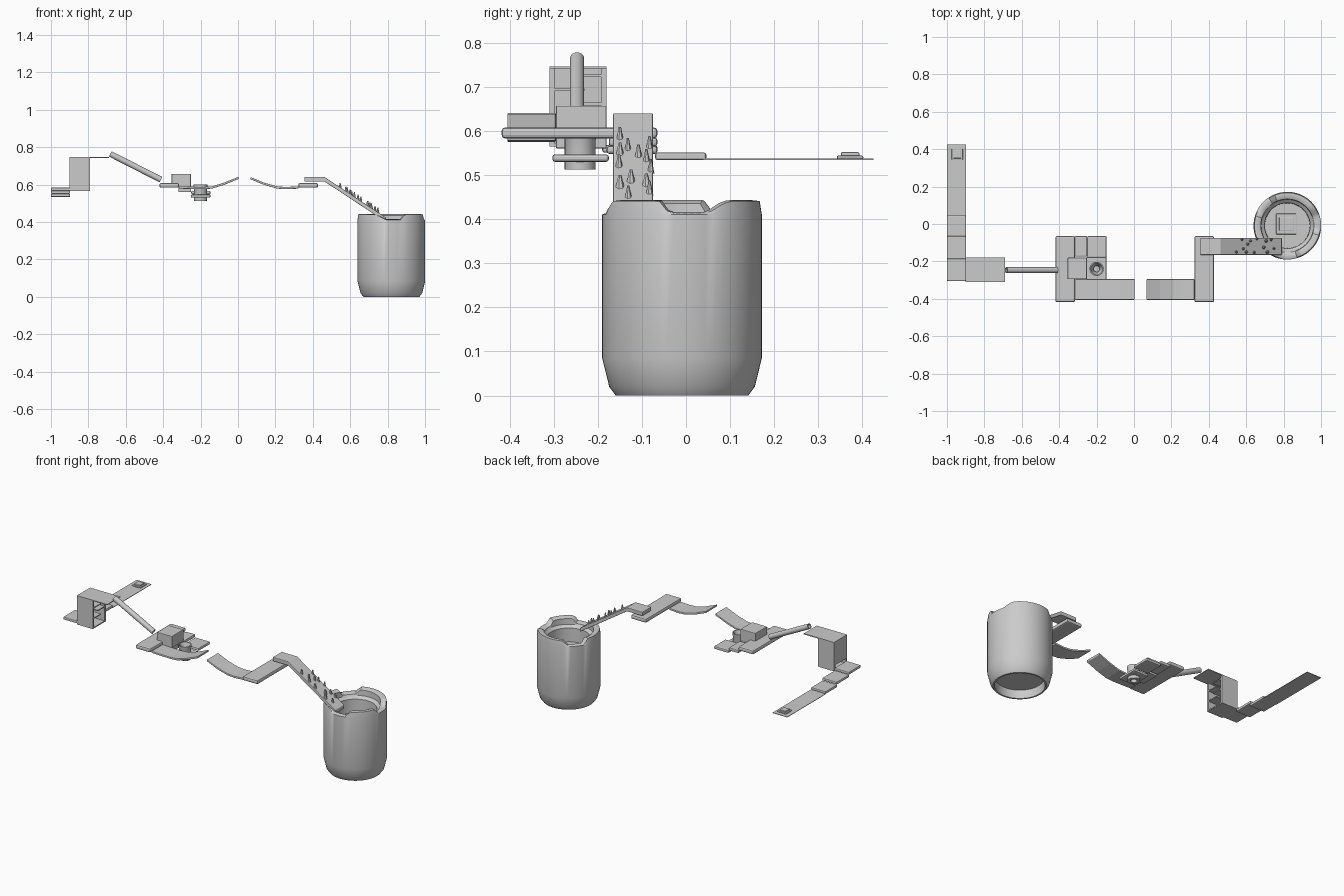
import bpy, bmesh, math, random
from mathutils import Vector

if "Cube" in bpy.data.objects:
    bpy.data.objects.remove(bpy.data.objects["Cube"])

random.seed(4)


def finish(name, bm, bevel=0.0, smooth=False):
    bmesh.ops.recalc_face_normals(bm, faces=bm.faces)
    me = bpy.data.meshes.new(name)
    bm.to_mesh(me)
    bm.free()
    ob = bpy.data.objects.new(name, me)
    bpy.context.collection.objects.link(ob)
    if bevel:
        m = ob.modifiers.new("edge", 'BEVEL')
        m.width, m.segments = bevel, 2
    if smooth:
        bpy.context.view_layer.objects.active = ob
        ob.select_set(True)
        bpy.ops.object.shade_smooth_by_angle(angle=math.radians(35))
        ob.select_set(False)
    return ob


def box(name, x, y, z, bevel=0.0):
    bm = bmesh.new()
    bmesh.ops.create_cube(bm, size=1)
    for v in bm.verts:
        for i, (a, b) in enumerate((x, y, z)):
            v.co[i] = a if v.co[i] < 0 else b
    return finish(name, bm, bevel)


def ribbon(name, tops, y, t, bevel=0.003):
    """Extrude an xz top line of thickness t across the y range."""
    pts = list(tops) + [(x, z - t) for x, z in reversed(tops)]
    bm = bmesh.new()
    f = bm.faces.new([bm.verts.new((x, y[0], z)) for x, z in pts])
    new = bmesh.ops.extrude_face_region(bm, geom=[f])['geom']
    for v in new:
        if isinstance(v, bmesh.types.BMVert):
            v.co.y = y[1]
    return finish(name, bm, bevel)


def lathe(name, profile, centre, n=64, closed=False, rim=None):
    bm = bmesh.new()
    rings = []
    for k, (r, z) in enumerate(profile):
        ring = []
        for i in range(n):
            a = 2 * math.pi * i / n
            dz = rim(k, a) if rim else 0
            ring.append(bm.verts.new((centre[0] + r * math.cos(a), centre[1] + r * math.sin(a), z + dz)))
        rings.append(ring)
    pairs = list(zip(rings, rings[1:]))
    if closed:
        pairs.append((rings[-1], rings[0]))
    else:
        bm.faces.new(rings[0])
        bm.faces.new(rings[-1])
    for a, b in pairs:
        for i in range(n):
            j = (i + 1) % n
            bm.faces.new((a[i], a[j], b[j], b[i]))
    return finish(name, bm, smooth=True)


# Large cup with an uneven rim and a recessed underside
def rim_shape(k, a):
    if k not in (6, 7, 8):
        return 0
    wave = math.sin(3 * a + 0.6) + 0.6 * math.sin(5 * a + 2)
    return -0.028 * min(1, max(0, wave * 1.5))


CUP = (0.82, -0.009)
lathe("large_cup", [(0.135, 0.05), (0.14, 0.0), (0.15, 0.0), (0.165, 0.02), (0.181, 0.085),
                    (0.181, 0.41), (0.176, 0.441), (0.158, 0.443), (0.142, 0.435), (0.14, 0.40),
                    (0.122, 0.385), (0.12, 0.30)], CUP, 64, rim=rim_shape)


# Rounded-square targets, in the cup and at the far end of the course
def target(name, x, y, z, half):
    for s, h in ((1, 0.008), (0.7, 0.016)):
        a = half * s
        ob = box(name, (x - a, x + a), (y - a, y + a), (z, z + h))
        m = ob.modifiers.new("corners", 'BEVEL')
        m.width, m.segments = 0.0035, 2


target("cup_target", 0.815, 0.0, 0.30, 0.055)
target("end_target", -0.945, 0.372, 0.536, 0.03)

# Rocky ramp dropping into the cup
RY = (-0.165, -0.075)
ribbon("rock_ramp", [(0.355, 0.64), (0.463, 0.64), (0.79, 0.424)], RY, 0.024)
spots = [(-0.15, 0.585), (-0.132, 0.56), (-0.108, 0.545), (-0.083, 0.565), (-0.08, 0.512),
         (-0.152, 0.522), (-0.15, 0.476), (-0.125, 0.488), (-0.09, 0.48), (-0.131, 0.452),
         (-0.15, 0.55), (-0.083, 0.462), (-0.09, 0.535)]
bm = bmesh.new()
for y, z in spots:
    r = random.uniform(0.008, 0.012)
    new = bmesh.ops.create_cone(bm, cap_ends=True, segments=7, radius1=r, radius2=r * 0.3,
                                depth=0.032)['verts']
    for v in new:
        v.co += Vector((0.463 + (0.64 - z) * 1.514, y, z + 0.008))
finish("ramp_rocks", bm)

# Right track and curved jump
box("right_track", (0.323, 0.428), (-0.418, -0.065), (0.583, 0.608), 0.008)
ribbon("right_jump", [(0.067, 0.64), (0.14, 0.61), (0.21, 0.59), (0.255, 0.587), (0.323, 0.59)],
       (-0.405, -0.295), 0.012)

# Left track and curved jump
box("left_track", (-0.42, -0.316), (-0.418, -0.065), (0.583, 0.608), 0.008)
ribbon("left_jump", [(-0.316, 0.59), (-0.19, 0.587), (-0.14, 0.59), (-0.075, 0.61), (0.004, 0.642)],
       (-0.405, -0.295), 0.012)

# Descending steps to the plate with the drain
box("step_upper", (-0.318, -0.25), (-0.175, -0.065), (0.565, 0.585), 0.006)
box("step_lower", (-0.25, -0.147), (-0.18, -0.065), (0.548, 0.566), 0.006)
DRAIN = (-0.2, -0.24)
box("drain_plate", (-0.252, -0.147), (-0.303, -0.175), (0.53, 0.547), 0.006)
lathe("drain", [(0.018, 0.512), (0.035, 0.512), (0.035, 0.58), (0.038, 0.588), (0.038, 0.6),
                (0.032, 0.6), (0.016, 0.56)], DRAIN, 32, closed=True)
box("pipe_catcher", (-0.355, -0.252), (-0.295, -0.18), (0.585, 0.657), 0.003)
box("catcher_base", (-0.318, -0.25), (-0.295, -0.18), (0.56, 0.588), 0.003)

# Sloping pipe
p, q = Vector((-0.683, -0.247, 0.764)), Vector((-0.412, -0.247, 0.626))
tube = lathe("sloping_pipe", [(0.016, 0), (0.016, (q - p).length), (0.011, (q - p).length), (0.011, 0)],
             (0, 0), 24, closed=True)
tube.location = p
tube.rotation_mode = 'QUATERNION'
tube.rotation_quaternion = (q - p).to_track_quat('Z', 'Y')

# Drop tower with staggered shelves
TX = (-0.9, -0.79)
box("tower_front", TX, (-0.31, -0.297), (0.565, 0.745))
box("tower_back", TX, (-0.193, -0.18), (0.565, 0.745))
box("tower_top", (-0.9, -0.69), (-0.31, -0.18), (0.741, 0.746))
box("tower_floor", TX, (-0.31, -0.18), (0.565, 0.572))
box("tower_wall", (-0.9, -0.893), (-0.31, -0.18), (0.6, 0.745))
for z, y in ((0.722, (-0.26, -0.18)), (0.69, (-0.31, -0.23)), (0.658, (-0.26, -0.18)),
             (0.625, (-0.31, -0.23))):
    box("tower_shelf", TX, y, (z, z + 0.006))

# Stepped final lane
LX = (-1.0, -0.898)
for y0, y1, z in ((-0.305, -0.185, 0.567), (-0.19, -0.065, 0.551), (-0.07, 0.046, 0.534)):
    box("lane_step", LX, (y0, y1), (z, z + 0.017), 0.005)
box("final_lane", LX, (0.04, 0.425), (0.534, 0.537))
